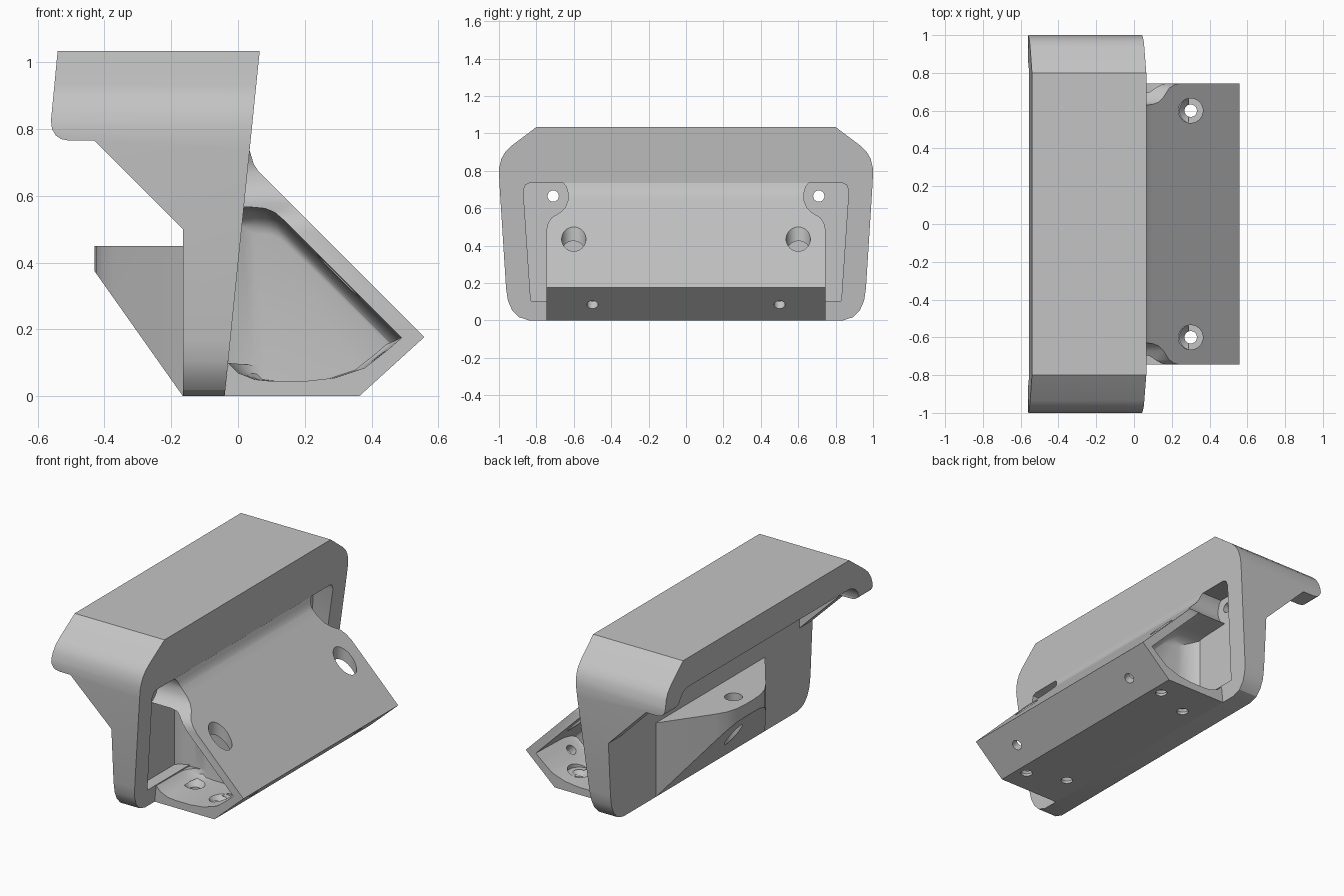
import bpy, bmesh, math
from mathutils import Matrix, Vector

if "Cube" in bpy.data.objects:
    bpy.data.objects.remove(bpy.data.objects["Cube"], do_unlink=True)

grey = bpy.data.materials.new("plain grey")
grey.use_nodes = True
COLOUR = (0.55, 0.55, 0.55, 1)
grey.diffuse_color = COLOUR
grey.node_tree.nodes["Principled BSDF"].inputs["Base Color"].default_value = COLOUR


def make(name, bm):
    bmesh.ops.recalc_face_normals(bm, faces=bm.faces[:])
    mesh = bpy.data.meshes.new(name)
    bm.to_mesh(mesh)
    bm.free()
    mesh.materials.append(grey)
    ob = bpy.data.objects.new(name, mesh)
    bpy.context.collection.objects.link(ob)
    return ob


def loft(name, rings):
    """Closed solid through a row of matching rings of 3D points."""
    bm = bmesh.new()
    rows = [[bm.verts.new(p) for p in ring] for ring in rings]
    bm.faces.new(rows[0])
    bm.faces.new(rows[-1])
    for a, b in zip(rows, rows[1:]):
        for i in range(len(a)):
            j = (i + 1) % len(a)
            bm.faces.new((a[i], a[j], b[j], b[i]))
    return make(name, bm)


def prism(name, profile, axis, lo, hi):
    """Extrude a 2D profile along one axis."""
    def place(p, t):
        q = list(p)
        q.insert(axis, t)
        return q
    return loft(name, [[place(p, t) for p in profile] for t in (lo, hi)])


def rod(start, end, r1, r2=None):
    start, end = Vector(start), Vector(end)
    d = end - start
    bm = bmesh.new()
    turn = d.to_track_quat('Z', 'Y').to_matrix().to_4x4()
    bmesh.ops.create_cone(bm, cap_ends=True, segments=32, radius1=r1,
                          radius2=r1 if r2 is None else r2, depth=d.length,
                          matrix=Matrix.Translation((start + end) / 2) @ turn)
    return make("cutter", bm)


def combine(ob, tool, operation='DIFFERENCE'):
    tool.hide_render = True
    mod = ob.modifiers.new("cut", 'BOOLEAN')
    mod.operation, mod.solver, mod.object = operation, 'EXACT', tool
    bpy.context.view_layer.objects.active = ob
    bpy.ops.object.modifier_apply(modifier=mod.name)
    bpy.data.objects.remove(tool, do_unlink=True)


def mirrored(half):
    return half + [(-y, z) for y, z in reversed(half)]


# Bezel: side profile trimmed by the rounded front outline
bezel = prism("bezel", [(-.04, 0), (.065, 1.034), (-.54, 1.034), (-.56, .825), (-.557, .8),
                        (-.545, .78), (-.53, .77), (-.505, .765), (-.43, .765),
                        (-.165, .5), (-.165, 0)], 1, -1.1, 1.1)
outline = mirrored([(.8, 1.034), (.935, .932), (.965, .903), (.987, .865), (1, .81), (.998, .74),
                    (.962, .17), (.952, .105), (.93, .055), (.895, .018), (.84, 0)])
combine(bezel, prism("cutter", outline, 0, -.8, .3), 'INTERSECT')

# Recess in the front of the bezel, hollow under the rear overhang
FLOOR = -.1
opening = mirrored([(.835, .735), (.858, .725), (.87, .695), (.83, .105)])
combine(bezel, prism("cutter", opening, 0, FLOOR, .3))
hollow = mirrored([(.78, .87), (.825, .855), (.855, .825), (.87, .78), (.85, .4)])
combine(bezel, prism("cutter", hollow, 0, -.8, -.165))

# Screw holes through the bezel
for s in (-1, 1):
    combine(bezel, rod((-.7, s * .71, .665), (.3, s * .71, .665), .03))

# Rear shelf bracket with tapered, rounded plan and a vertical hole
shelf = prism("rear_shelf", [(-.165, 0), (-.165, .45), (-.43, .45), (-.43, .375)], 1, -.7, .7)
plan = [(-.165, .525), (-.37, .24), (-.405, .18), (-.425, .11), (-.43, .04)]
plan += [(x, -y) for x, y in reversed(plan)]
combine(shelf, prism("cutter", plan, 2, -.1, .6), 'INTERSECT')
combine(shelf, rod((-.32, 0, -.1), (-.32, 0, .6), .05))

# Sloping front housing
WIDTH = .745
housing = prism("sloping_housing", [(FLOOR, .105), (-.029, .105), (-.04, 0), (.363, 0),
                                    (.558, .177), (.06, .675), (.047, .695), (.035, .735),
                                    (FLOOR, .735)], 1, -WIDTH, WIDTH)

notch = [(.8, .49), (.745, .49), (.738, .52), (.72, .548), (.67, .58), (.645, .605),
         (.632, .64), (.63, .68), (.64, .715), (.66, .74), (.66, .8), (.8, .8)]
pocket = [(-.13, .1), (-.03, .1), (0, .07), (.05, .05), (.1, .045), (.2, .045), (.29, .055),
          (.38, .085), (.45, .14), (.49, .175), (.135, .53), (.11, .552), (.08, .565),
          (.03, .57), (-.13, .57)]


def pocket_ring(y, scale, back):
    """Shrink the pocket toward its floor and pull its back edge forward."""
    ring = []
    for x, z in pocket:
        if x < .06:
            x += (.06 - x) * back
        ring.append((.2 + (x - .2) * scale, y, .045 + (z - .045) * scale))
    return ring


STEPS = 6
for s in (-1, 1):
    # Round-ended pocket and screw clearance at the upper corner
    rings = [pocket_ring(s * .76, 1, 0)]
    for i in range(STEPS + 1):
        a = math.pi / 2 * i / STEPS
        rings.append(pocket_ring(s * (.52 - .11 * math.sin(a)),
                                 .98 - .14 * (1 - math.cos(a)), .8 * (1 - math.cos(a))))
    combine(housing, loft("cutter", rings))
    combine(housing, prism("cutter", [(s * y, z) for y, z in notch], 0, -.2, .7))
    # Countersunk floor holes
    for x, y in ((.3, .6), (.07, .515)):
        y *= s
        combine(housing, rod((x, y, -.1), (x, y, .1), .033))
        combine(housing, rod((x, y, .015), (x, y, .055), .033, .065))
    # Tool access through the sloping plate
    combine(housing, rod((.3, s * .6, .055), (.3, s * .6, .8), .065))
    # Hole in the lower lip
    combine(housing, rod((.49, s * .5, .046), (.36, s * .5, .19), .03))

# Smooth curved areas, keep hard edges
for ob in (bezel, shelf, housing):
    bpy.ops.object.select_all(action='DESELECT')
    ob.select_set(True)
    bpy.context.view_layer.objects.active = ob
    bpy.ops.object.shade_smooth_by_angle(angle=math.radians(28))
